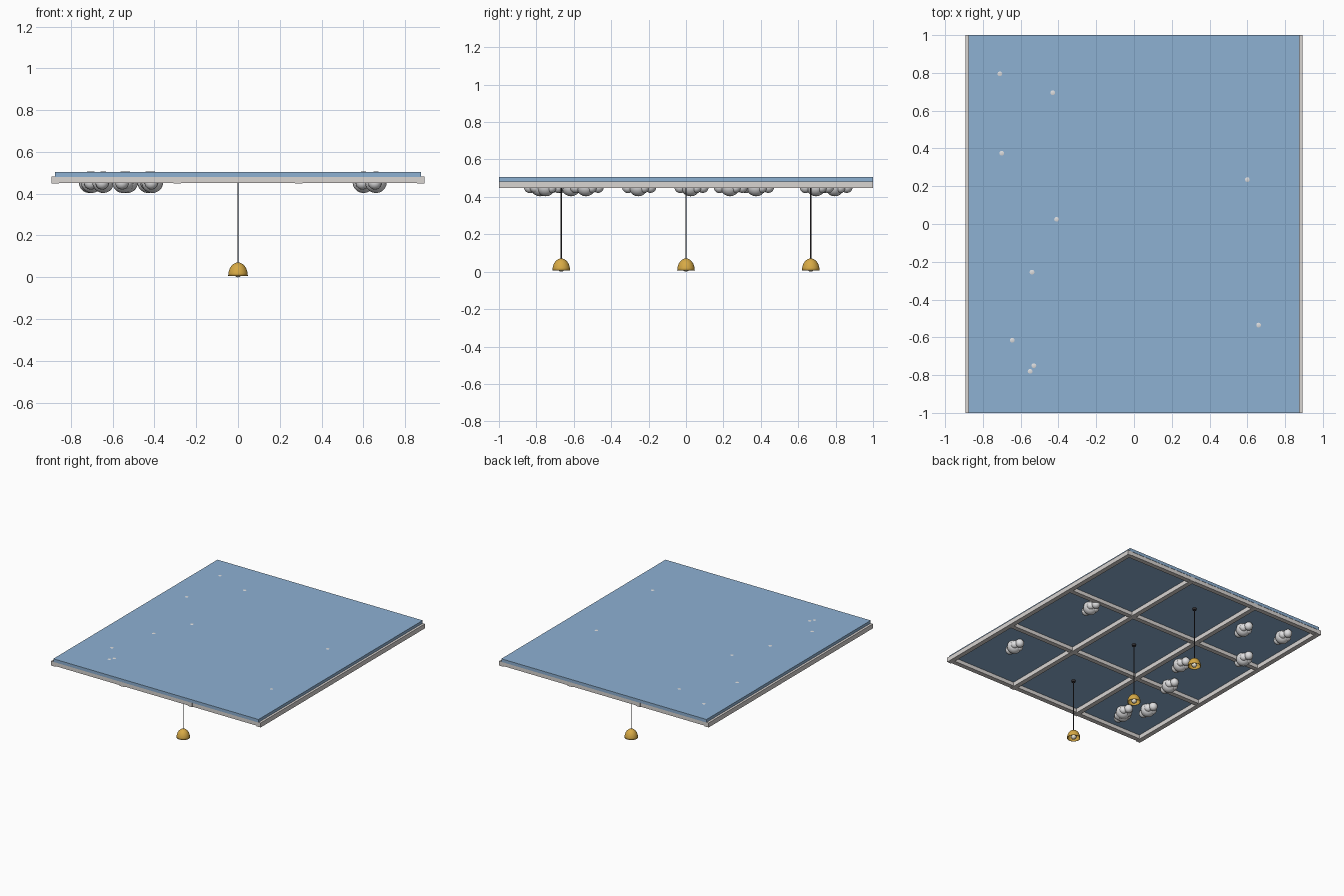
import bpy
import bmesh
from math import cos, sin, pi

if "Cube" in bpy.data.objects:
    bpy.data.objects.remove(bpy.data.objects["Cube"], do_unlink=True)


def material(name, rgb):
    m = bpy.data.materials.new(name)
    m.use_nodes = True
    m.diffuse_color = (*rgb, 1)
    m.node_tree.nodes["Principled BSDF"].inputs["Base Color"].default_value = (*rgb, 1)
    return m


SKY = material("sky blue", (0.27, 0.44, 0.65))
TRIM = material("warm white trim", (0.69, 0.66, 0.64))
CLOUD = material("cloud white", (0.74, 0.74, 0.75))
GOLD = material("lamp gold", (0.68, 0.40, 0.06))
DARK = material("dark cord", (0.05, 0.045, 0.05))
BULB = material("bulb cream", (0.85, 0.80, 0.66))


def finish(obj, name, mat, smooth=False):
    obj.name = name
    obj.data.materials.append(mat)
    if smooth:
        bpy.ops.object.shade_smooth_by_angle()
    return obj


def box(name, center, size, mat):
    bpy.ops.mesh.primitive_cube_add(size=1, location=center)
    obj = bpy.context.object
    obj.scale = size
    bpy.ops.object.transform_apply(location=False, rotation=False, scale=True)
    return finish(obj, name, mat)


def cylinder(name, center, radius, depth, sides, mat):
    bpy.ops.mesh.primitive_cylinder_add(vertices=sides, radius=radius, depth=depth, location=center)
    return finish(bpy.context.object, name, mat, True)


def ball(name, center, radius, mat):
    bpy.ops.mesh.primitive_uv_sphere_add(segments=16, ring_count=10, radius=radius, location=center)
    return finish(bpy.context.object, name, mat, True)


def dome(name, center, radius, height, mat):
    # Open hemispherical shade, thickened inwards
    bm = bmesh.new()
    steps = 8
    profile = [bm.verts.new((radius * cos(i * pi / 2 / steps), 0, height * sin(i * pi / 2 / steps)))
               for i in range(steps + 1)]
    edges = [bm.edges.new(pair) for pair in zip(profile, profile[1:])]
    bmesh.ops.spin(bm, geom=profile + edges, cent=(0, 0, 0), axis=(0, 0, 1),
                   angle=2 * pi, steps=24)
    bmesh.ops.remove_doubles(bm, verts=bm.verts, dist=0.0005)
    bmesh.ops.recalc_face_normals(bm, faces=bm.faces)
    if sum(f.normal.z for f in bm.faces) < 0:
        bmesh.ops.reverse_faces(bm, faces=bm.faces)
    mesh = bpy.data.meshes.new(name)
    bm.to_mesh(mesh)
    bm.free()
    obj = bpy.data.objects.new(name, mesh)
    bpy.context.collection.objects.link(obj)
    bpy.ops.object.select_all(action="DESELECT")
    obj.select_set(True)
    bpy.context.view_layer.objects.active = obj
    obj.location = center
    finish(obj, name, mat, True)
    shell = obj.modifiers.new("thickness", "SOLIDIFY")
    shell.thickness = 0.003
    shell.offset = -1
    return obj


# Painted ceiling panel
box("sky_panel", (0, 0, 0.493), (1.75, 2, 0.024), SKY)

# Coffer grid: long rails and slightly shallower cross rails
for i in range(4):
    t = i / 3 * 2 - 1
    box(f"long_rail_{i + 1}", (0.875 * t, 0, 0.4655), (0.036, 2, 0.035), TRIM)
    box(f"cross_rail_{i + 1}", (0, 0.98 * t, 0.467), (1.75, 0.036, 0.03), TRIM)

# Clouds: a large puff that just breaks the panel, with smaller puffs around it
clouds = [(-0.71, 0.79), (-0.43, 0.69), (-0.70, 0.37), (0.60, 0.23), (-0.41, 0.02),
          (-0.54, -0.26), (0.66, -0.54), (-0.645, -0.62), (-0.53, -0.755), (-0.55, -0.785)]
puffs = [(0, 0.005, 0.455, 0.052), (0.005, 0.07, 0.452, 0.031), (-0.005, -0.05, 0.452, 0.032),
         (0.022, 0.035, 0.45, 0.029), (-0.02, 0.03, 0.447, 0.03)]
for n, (cx, cy) in enumerate(clouds, 1):
    for k, (px, py, pz, r) in enumerate(puffs, 1):
        ball(f"cloud_{n}_puff_{k}", (cx + px, cy + py, pz), r, CLOUD)

# Pendant lamps along the middle
for n, y in enumerate((-0.667, 0, 0.667), 1):
    cylinder(f"lamp_{n}_canopy", (0, y, 0.475), 0.015, 0.014, 16, DARK)
    cylinder(f"lamp_{n}_cord", (0, y, 0.274), 0.003, 0.41, 8, DARK)
    dome(f"lamp_{n}_shade", (0, y, 0.007), 0.047, 0.064, GOLD)
    ball(f"lamp_{n}_bulb", (0, y, 0.02), 0.02, BULB)
